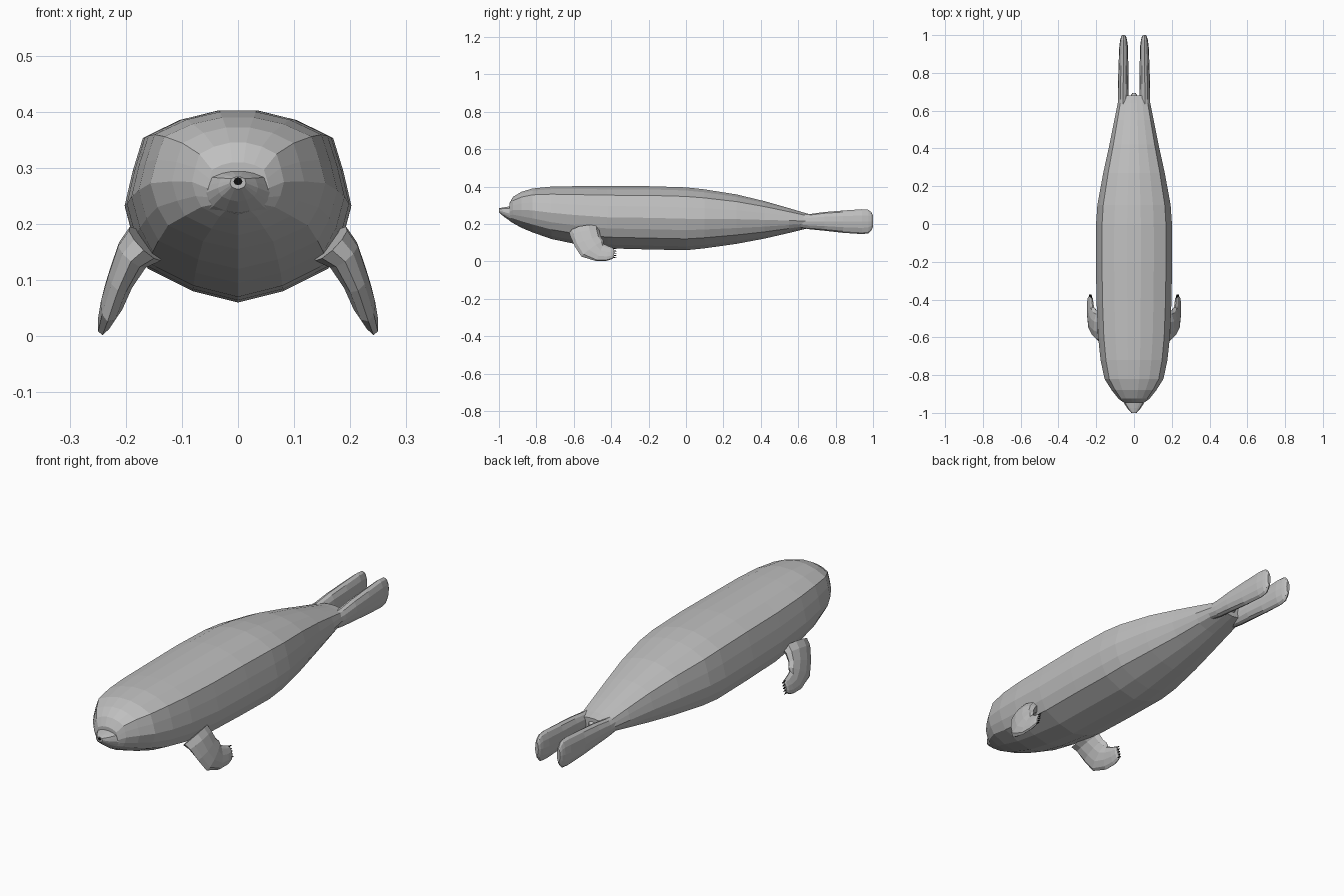
import bpy, bmesh, math
from mathutils import Vector


def material(name, rgb):
    m = bpy.data.materials.new(name)
    m.diffuse_color = (*rgb, 1)
    return m


GREY = material("seal_grey", (0.52, 0.52, 0.52))
BLACK = material("claw_black", (0.005, 0.005, 0.005))


def loft(name, rings, mat):
    """Skin a list of equal-length closed rings and cap both ends."""
    bm = bmesh.new()
    rows = [[bm.verts.new(p) for p in r] for r in rings]
    n = len(rows[0])
    for a, b in zip(rows, rows[1:]):
        for i in range(n):
            j = (i + 1) % n
            bm.faces.new((a[i], a[j], b[j], b[i]))
    bm.faces.new(rows[0])
    bm.faces.new(rows[-1])
    bmesh.ops.recalc_face_normals(bm, faces=bm.faces)
    me = bpy.data.meshes.new(name)
    bm.to_mesh(me)
    bm.free()
    me.materials.append(mat)
    ob = bpy.data.objects.new(name, me)
    bpy.context.collection.objects.link(ob)
    return ob


def mirror(ob):
    ob.modifiers.new("mirror", "MIRROR").use_axis[0] = True
    ob.modifiers["mirror"].use_mirror_merge = False


def oval(c, u, v, n=10):
    """Ring around c spanned by half-axis vectors u and v."""
    c, u, v = Vector(c), Vector(u), Vector(v)
    return [c + u * math.cos(2 * math.pi * i / n) + v * math.sin(2 * math.pi * i / n)
            for i in range(n)]


# body: one half cross-section scaled along the length
half = [(0, 1), (.18, 1), (.52, .95), (.84, .855), (.93, .68), (1, .5),
        (.92, .32), (.80, .18), (.40, .06), (0, 0)]
section = half + [(-x, z) for x, z in half[-2:0:-1]]
# y, half width, bottom, top
stations = [(-.945, .055, .218, .31), (-.925, .082, .205, .345), (-.88, .118, .18, .372),
            (-.82, .156, .155, .390), (-.72, .177, .120, .400), (-.60, .190, .095, .402),
            (-.42, .198, .070, .402), (-.20, .202, .064, .402), (0, .201, .060, .396),
            (.10, .194, .070, .385), (.27, .163, .094, .358), (.42, .130, .122, .322),
            (.55, .104, .152, .285), (.64, .086, .174, .258), (.68, .072, .185, .248)]
loft("body", [[(x * w, y, b + z * (t - b)) for x, z in section]
              for y, w, b, t in stations], GREY)

# muzzle
muzzle = [(-.90, .080, .195, .300), (-.945, .055, .219, .294),
          (-.975, .036, .240, .289), (-1, .014, .262, .284)]
loft("muzzle", [[(x * w, y, b + z * (t - b)) for x, z in section]
                for y, w, b, t in muzzle], GREY)

# nose
loft("nose", [oval((0, y, .276), (.008, 0, 0), (0, 0, .007), 8)
              for y in (-.985, -1.001)], BLACK)

# front flipper: arm bends down and then back into a paddle
arm = [((.165, -.545, .165), (0, .080, .012), (.030, 0, .028)),
       ((.188, -.540, .145), (0, .078, .012), (.026, 0, .020)),
       ((.208, -.525, .105), (0, .070, .024), (.022, 0, .012)),
       ((.222, -.500, .068), (0, .060, .042), (.020, 0, .008)),
       ((.230, -.462, .048), (0, .020, .046), (.017, 0, -.004)),
       ((.232, -.420, .042), (0, .006, .039), (.015, 0, -.004)),
       ((.232, -.394, .043), (0, .002, .031), (.012, 0, -.003)),
       ((.232, -.384, .045), (0, .000, .022), (.007, 0, -.002))]
arm = [(c, (-(u[2]) * .25, u[1], u[2]), v) for c, u, v in arm]
mirror(loft("front_flipper", [oval(*s) for s in arm], GREY))

# claws on the paddle edge
for k in range(5):
    z = .022 + k * .012
    x = .237 - (z - .02) * .22
    mirror(loft(f"claw_{k + 1}", [oval((x, -.392, z), (.004, 0, 0), (0, 0, .004), 6),
                                  oval((x, -.372, z - .003), (.0015, 0, 0), (0, 0, .0015), 6)],
                BLACK))

# hind flipper: y, centre x, half width, bottom, top
hind = [(.58, .060, .026, .185, .250), (.66, .058, .028, .172, .253),
        (.74, .057, .028, .164, .264), (.84, .056, .026, .153, .272),
        (.94, .055, .023, .146, .279), (.975, .055, .018, .150, .276),
        (.99, .055, .014, .165, .264), (1.0, .055, .008, .185, .245)]
mirror(loft("hind_flipper", [oval((x, y, (b + t) / 2), (w, 0, 0), (0, 0, (t - b) / 2), 12)
                             for y, x, w, b, t in hind], GREY))

# stub tail
loft("tail", [oval((0, y, z), (w, 0, 0), (0, 0, h), 8) for y, w, z, h in
              ((.60, .030, .225, .030), (.65, .022, .222, .020),
               (.68, .018, .220, .014), (.693, .009, .219, .007))], GREY)
